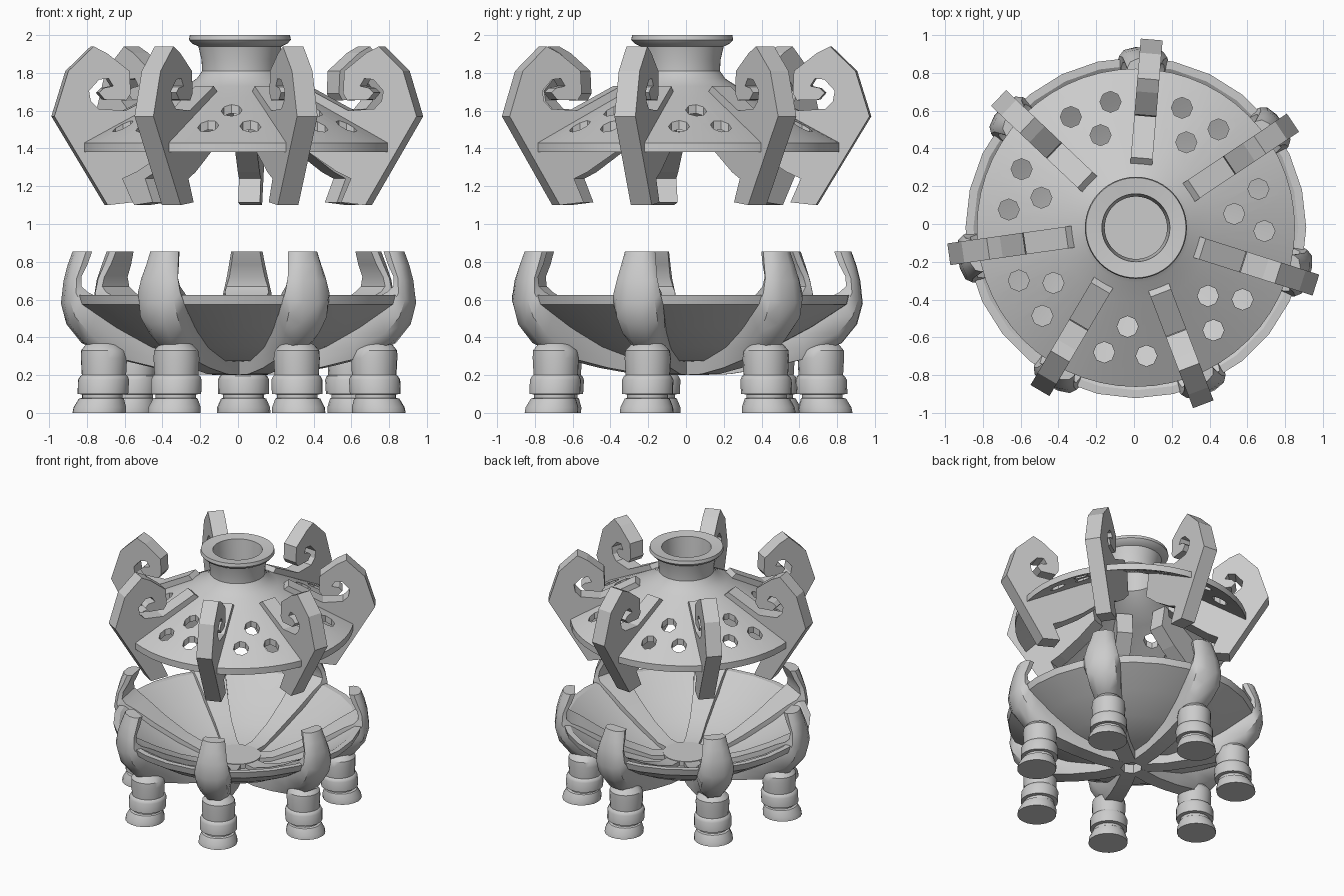
import bpy, bmesh
from math import sin, cos, pi, radians
from mathutils import Matrix, Vector

if "Cube" in bpy.data.objects:
    bpy.data.objects.remove(bpy.data.objects["Cube"], do_unlink=True)

CENTRE = Vector((0.01, -0.02, 0))
COUNT = 7
STEP = 2 * pi / COUNT

grey = bpy.data.materials.new("plain_grey")
grey.use_nodes = True
grey.diffuse_color = (0.6, 0.6, 0.6, 1)
grey.node_tree.nodes["Principled BSDF"].inputs["Base Color"].default_value = (0.6, 0.6, 0.6, 1)


def add_object(name, bm, smooth=None):
    bmesh.ops.recalc_face_normals(bm, faces=bm.faces)
    mesh = bpy.data.meshes.new(name)
    bm.to_mesh(mesh)
    bm.free()
    mesh.materials.append(grey)
    obj = bpy.data.objects.new(name, mesh)
    obj.location = CENTRE
    bpy.context.collection.objects.link(obj)
    if smooth:
        activate(obj)
        bpy.ops.object.shade_smooth_by_angle(angle=radians(smooth))
    return obj


def activate(obj):
    bpy.ops.object.select_all(action='DESELECT')
    obj.select_set(True)
    bpy.context.view_layer.objects.active = obj


def ring_array(obj, start):
    """Repeat a part, modelled along +x, around the centre."""
    for k in range(COUNT):
        part = obj if k == 0 else obj.copy()
        if k:
            part.name = f"{obj.name}_{k + 1}"
            bpy.context.collection.objects.link(part)
        part.rotation_euler.z = radians(start) + k * STEP


def loft(rings, closed=False):
    """Skin a list of equal-length point rings."""
    bm = bmesh.new()
    rows = [[bm.verts.new(p) for p in ring] for ring in rings]
    n = len(rows[0])
    pairs = list(zip(rows, rows[1:])) + ([(rows[-1], rows[0])] if closed else [])
    for a, b in pairs:
        for i in range(n):
            bm.faces.new((a[i], a[(i + 1) % n], b[(i + 1) % n], b[i]))
    if not closed:
        bm.faces.new(rows[0])
        bm.faces.new(rows[-1])
    return bm


def circle(r, z, n, cx=0):
    return [(cx + r * cos(2 * pi * i / n), r * sin(2 * pi * i / n), z) for i in range(n)]


# Lid: thin flared cone with a deeper edge and a rimmed neck
lid_profile = [(.18, 1.992), (.265, 2.0), (.27, 1.975), (.252, 1.955),
               (.22, 1.94), (.203, 1.87), (.2, 1.81), (.228, 1.77), (.29, 1.73),
               (.4, 1.67), (.842, 1.43), (.842, 1.38), (.4, 1.625), (.27, 1.685), (.165, 1.78)]
lid = add_object("lid", loft([circle(r, z, 56) for r, z in lid_profile], closed=True), 30)

# Vent holes: three in each gap between the fins
cut = bmesh.new()
for k in range(COUNT):
    middle = radians(85.2) + (k + .5) * STEP
    for r, turn in ((.525, 0), (.68, -9.5), (.68, 9.5)):
        a = middle + radians(turn)
        bmesh.ops.create_cone(cut, cap_ends=True, segments=8, radius1=.056, radius2=.056, depth=.6,
                              matrix=Matrix.Translation((r * cos(a), r * sin(a), 1.5)))
cutter = add_object("vent_cutter", cut)
cutter.hide_render = True
vents = lid.modifiers.new("vents", 'BOOLEAN')
vents.object = cutter
vents.operation = 'DIFFERENCE'
vents.solver = 'EXACT'
activate(lid)
bpy.ops.object.modifier_apply(modifier="vents")
bpy.data.objects.remove(cutter, do_unlink=True)

# Hooked fins: flat outline with a curled head, a rail on the lid and a lower foot
fin_outline = [(1.0, 1.57), (.925, 1.81), (.79, 1.94), (.72, 1.905), (.598, 1.81), (.592, 1.69),
               (.615, 1.655), (.73, 1.658), (.762, 1.695), (.735, 1.72), (.685, 1.73), (.71, 1.77),
               (.76, 1.765), (.815, 1.705), (.805, 1.65), (.765, 1.61), (.62, 1.6), (.37, 1.73),
               (.335, 1.7), (.3, 1.66), (.27, 1.49), (.4, 1.38), (.56, 1.275), (.635, 1.24),
               (.58, 1.115), (.715, 1.1)]
fin = add_object("hooked_fin", loft([[(r, y, z) for r, z in fin_outline] for y in (-.058, .058)]))
ring_array(fin, 85.2)

# Bowl: shallow shell with an upright lip
bowl_profile = [(.02, .27), (.28, .275), (.5, .35), (.7, .455), (.89, .575), (.902, .625),
                (.86, .625), (.66, .49), (.45, .385), (.25, .32), (.02, .305)]
add_object("bowl", loft([circle(r, z, 28) for r, z in bowl_profile]), 30)

# Hub: flat disc where the ribs meet inside the bowl
add_object("hub", loft([circle(.17, .3, 28), circle(.17, .352, 28)]), 30)

# Claws: square ribs under the bowl that turn into rounded claws past its lip;
# outer point, inner point, half width, roundness
claw_path = [((.07, .2), (.07, .345), .055, 0), ((.25, .205), (.25, .35), .058, 0),
             ((.45, .238), (.43, .42), .064, .1), ((.66, .288), (.62, .515), .088, .4),
             ((.845, .37), (.77, .605), .122, 1), ((.925, .47), (.84, .64), .136, 1),
             ((.955, .58), (.872, .67), .128, 1), ((.942, .7), (.87, .72), .11, 1),
             ((.922, .78), (.835, .785), .096, 1), ((.895, .855), (.808, .855), .083, 1)]
section = [(-.85, 0), (-1, .4), (-.82, .78), (-.35, 1), (.35, 1), (.82, .78), (1, .4), (.85, 0)]
rings = []
for outer, inner, w, roundness in claw_path:
    o, i = Vector(outer), Vector(inner)
    ring = []
    for side, depth in section:
        p = i.lerp(o, depth)
        square = 1 if side > 0 else -1
        ring.append((p.x, w * (square + (side - square) * roundness), p.y))
    rings.append(ring)
claw = add_object("claw", loft(rings), 38)
ring_array(claw, 87.5)

# Legs: banded columns with flared feet; height, radius, distance from the centre
leg_path = [(0, .142, .76), (.03, .14, .756), (.075, .12, .748), (.08, .108, .742),
            (.098, .108, .742), (.1, .135, .74), (.175, .136, .736), (.195, .126, .734),
            (.2, .118, .734), (.29, .123, .734), (.33, .118, .738), (.36, .09, .742), (.38, .05, .745)]
leg = add_object("leg", loft([circle(r, z, 20, cx) for z, r, cx in leg_path]), 35)
ring_array(leg, 88.5)
